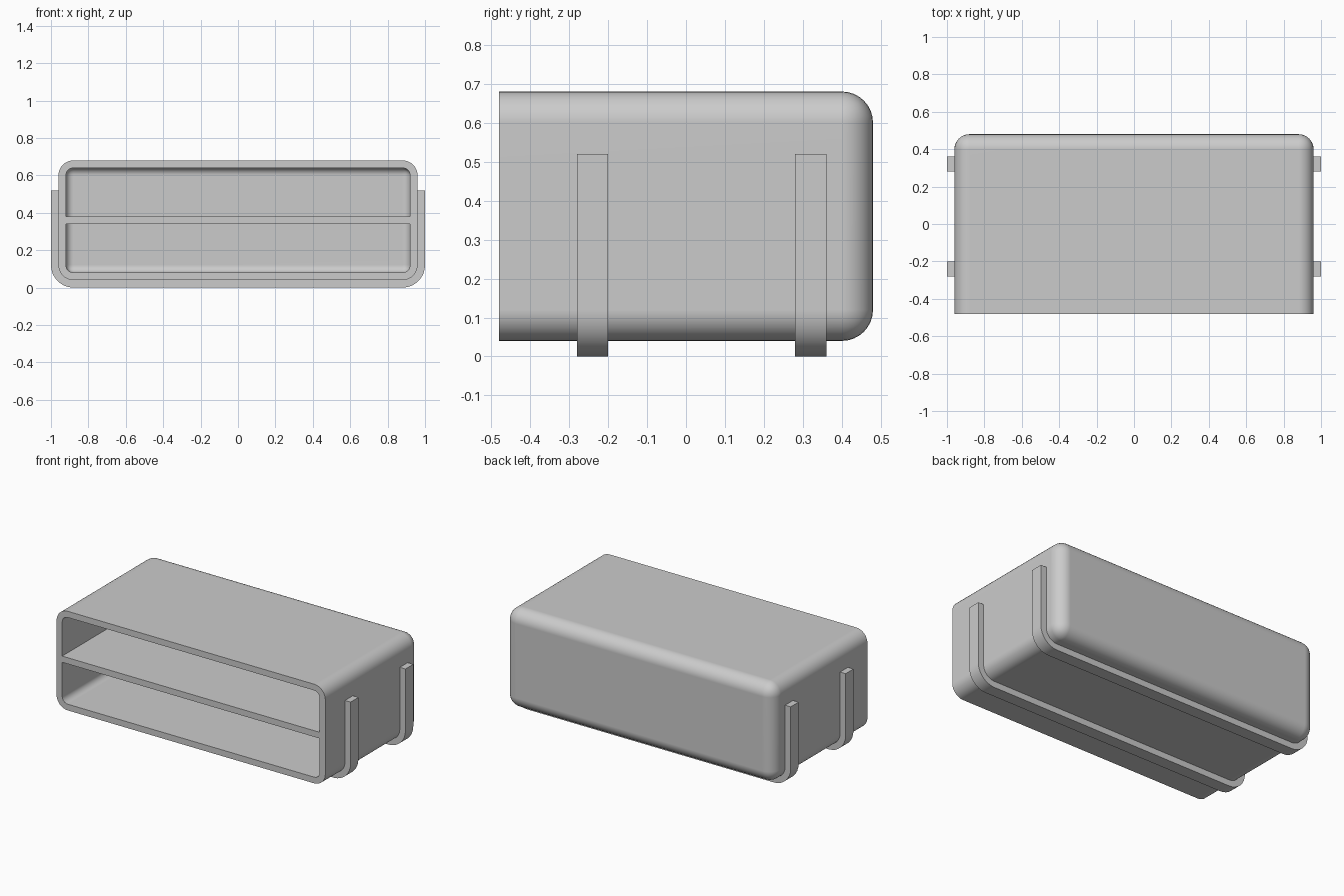
import bpy, bmesh
from math import sin, cos, pi, radians

if "Cube" in bpy.data.objects:
    bpy.data.objects.remove(bpy.data.objects["Cube"])

SEG = 8


def make_object(name, bm):
    bmesh.ops.recalc_face_normals(bm, faces=bm.faces[:])
    mesh = bpy.data.meshes.new(name)
    bm.to_mesh(mesh)
    bm.free()
    obj = bpy.data.objects.new(name, mesh)
    bpy.context.collection.objects.link(obj)
    bpy.ops.object.select_all(action='DESELECT')
    obj.select_set(True)
    bpy.context.view_layer.objects.active = obj
    return obj


def smooth(obj):
    bpy.ops.object.shade_smooth_by_angle(angle=radians(30))
    mod = obj.modifiers.new("flat_panels", 'WEIGHTED_NORMAL')
    mod.keep_sharp = True


def box(x0, x1, y0, y1, z0, z1):
    bm = bmesh.new()
    bmesh.ops.create_cube(bm, size=1)
    for v in bm.verts:
        v.co = (x1 if v.co.x > 0 else x0,
                y1 if v.co.y > 0 else y0,
                z1 if v.co.z > 0 else z0)
    return bm


# Shell: box rounded everywhere but at the open front, then given thickness
bm = box(-0.96, 0.96, -0.48, 0.48, 0.04, 0.68)
edges = [e for e in bm.edges if max(v.co.y for v in e.verts) > 0]
bmesh.ops.bevel(bm, geom=edges, offset=0.08, segments=SEG, profile=0.5, affect='EDGES')
front = [f for f in bm.faces if all(v.co.y < -0.479 for v in f.verts)]
bmesh.ops.delete(bm, geom=front, context='FACES')
shell = make_object("shell", bm)
wall = shell.modifiers.new("wall", 'SOLIDIFY')
wall.thickness = 0.04
wall.offset = -1
wall.use_even_offset = True
bpy.ops.object.modifier_apply(modifier=wall.name)
smooth(shell)

# Shelf dividing the inside
make_object("shelf", box(-0.92, 0.92, -0.48, 0.445, 0.34, 0.38))


def u_path(half, bottom, radius, top):
    pts = [(-half, top)]
    for side, start in ((-1, pi), (1, 1.5 * pi)):
        for i in range(SEG + 1):
            a = start + i * pi / 2 / SEG
            pts.append((side * (half - radius) + radius * cos(a),
                        bottom + radius + radius * sin(a)))
    return pts + [(half, top)]


# Straps: U-shaped bands hugging the sides and bottom
def strap(name, y0, y1):
    bm = bmesh.new()
    rings = []
    for (ox, oz), (ix, iz) in zip(u_path(1.0, 0, 0.12, 0.52), u_path(0.96, 0.04, 0.08, 0.52)):
        rings.append([bm.verts.new(c) for c in
                      ((ox, y0, oz), (ox, y1, oz), (ix, y1, iz), (ix, y0, iz))])
    for a, b in zip(rings, rings[1:]):
        for k in range(4):
            n = (k + 1) % 4
            bm.faces.new((a[k], a[n], b[n], b[k]))
    bm.faces.new(rings[0])
    bm.faces.new(rings[-1])
    smooth(make_object(name, bm))


strap("front_strap", -0.28, -0.20)
strap("back_strap", 0.28, 0.36)
